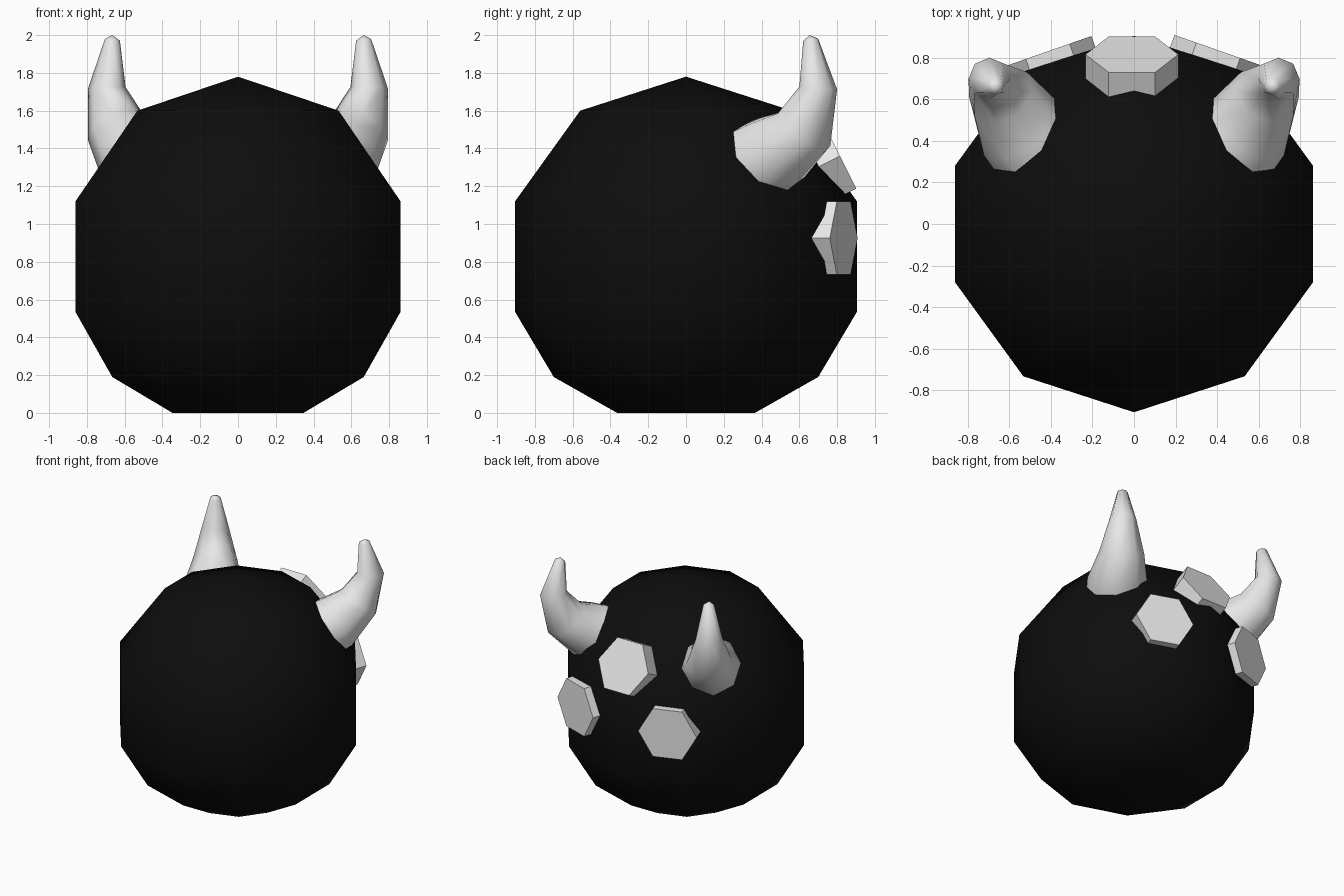
import bpy, bmesh, math
from mathutils import Vector, Matrix

if "Cube" in bpy.data.objects:
    bpy.data.objects.remove(bpy.data.objects["Cube"])


def material(name, value):
    m = bpy.data.materials.new(name)
    m.use_nodes = True
    m.diffuse_color = (value, value, value, 1)
    m.node_tree.nodes["Principled BSDF"].inputs["Base Color"].default_value = m.diffuse_color
    return m


black = material("black", 0.004)
bone = material("pale grey", 0.8)


def finish(name, bm, mat, smooth_angle=None):
    bmesh.ops.recalc_face_normals(bm, faces=bm.faces)
    mesh = bpy.data.meshes.new(name)
    bm.to_mesh(mesh)
    bm.free()
    mesh.materials.append(mat)
    ob = bpy.data.objects.new(name, mesh)
    bpy.context.collection.objects.link(ob)
    if smooth_angle:
        bpy.ops.object.select_all(action='DESELECT')
        ob.select_set(True)
        bpy.context.view_layer.objects.active = ob
        bpy.ops.object.shade_smooth_by_angle(angle=math.radians(smooth_angle))
    return ob


def loft(bm, rings, tip=None, cap_start=True):
    """Skin equal-sized rings of points; close with a cap and a fan or cap."""
    loops = [[bm.verts.new(p) for p in ring] for ring in rings]
    n = len(loops[0])
    for a, b in zip(loops, loops[1:]):
        for i in range(n):
            j = (i + 1) % n
            bm.faces.new((a[i], a[j], b[j], b[i]))
    if cap_start:
        bm.faces.new(loops[0])
    if tip is not None:
        t = bm.verts.new(tip)
        for i in range(n):
            bm.faces.new((loops[-1][i], loops[-1][(i + 1) % n], t))


# Round body: ten sides, flattened underneath
def circle(r, z, n=10):
    return [(r * math.sin(math.tau * i / n), -r * math.cos(math.tau * i / n), z) for i in range(n)]


bm = bmesh.new()
profile = [(0.365, 0), (0.70, 0.19), (0.905, 0.535), (0.905, 1.12), (0.56, 1.6)]
loft(bm, [circle(r, z) for r, z in profile], tip=(0, 0, 1.78))
finish("body", bm, black, 40)

# Curved horns: eight-sided rings along a bending path
path = [((0.44, 0.33, 1.30), 0.23), ((0.545, 0.46, 1.37), 0.22), ((0.64, 0.625, 1.50), 0.165),
        ((0.695, 0.70, 1.72), 0.10), ((0.665, 0.66, 1.975), 0.04)]
for side, label in ((1, "left_horn"), (-1, "right_horn")):
    pts = [Vector(p) for p, r in path]
    rings = []
    for k, (p, r) in enumerate(path):
        along = (pts[min(k + 1, len(pts) - 1)] - pts[max(k - 1, 0)]).normalized()
        u = along.cross(Vector((1, -1, 0))).normalized()
        v = along.cross(u)
        ring = []
        for i in range(8):
            a = math.tau * i / 8
            q = pts[k] + r * (u * math.cos(a) + v * math.sin(a))
            ring.append((side * q.x, q.y, q.z))
        rings.append(ring)
    bm = bmesh.new()
    loft(bm, rings, tip=(side * 0.665, 0.655, 2.0))
    finish(label, bm, bone, 60)

# Hexagonal studs on the back
studs = {
    "upper_stud": ((-0.01, 0.815, 1.36), (0, 0.9, 0.45)),
    "left_stud": ((0.405, 0.835, 0.925), (0.33, 0.943, 0)),
    "right_stud": ((-0.415, 0.83, 0.925), (-0.33, 0.943, 0)),
}
for name, (centre, normal) in studs.items():
    n = Vector(normal).normalized()
    across = n.cross(Vector((0, 0, 1))).normalized()
    up = across.cross(n)
    frame = Matrix((across, up, n)).transposed().to_4x4()
    frame.translation = Vector(centre) - n * 0.08
    bm = bmesh.new()
    bmesh.ops.create_cone(bm, cap_ends=True, segments=6, radius1=0.223, radius2=0.223, depth=0.16,
                          matrix=frame @ Matrix.Rotation(math.radians(30), 4, 'Z'))
    # put corners on the horizontal axis
    local = [frame.inverted() @ v.co for v in bm.verts]
    if max(c.x for c in local) < 0.21:
        bmesh.ops.rotate(bm, verts=bm.verts, cent=centre, matrix=Matrix.Rotation(math.radians(30), 3, n))
    finish(name, bm, bone)
